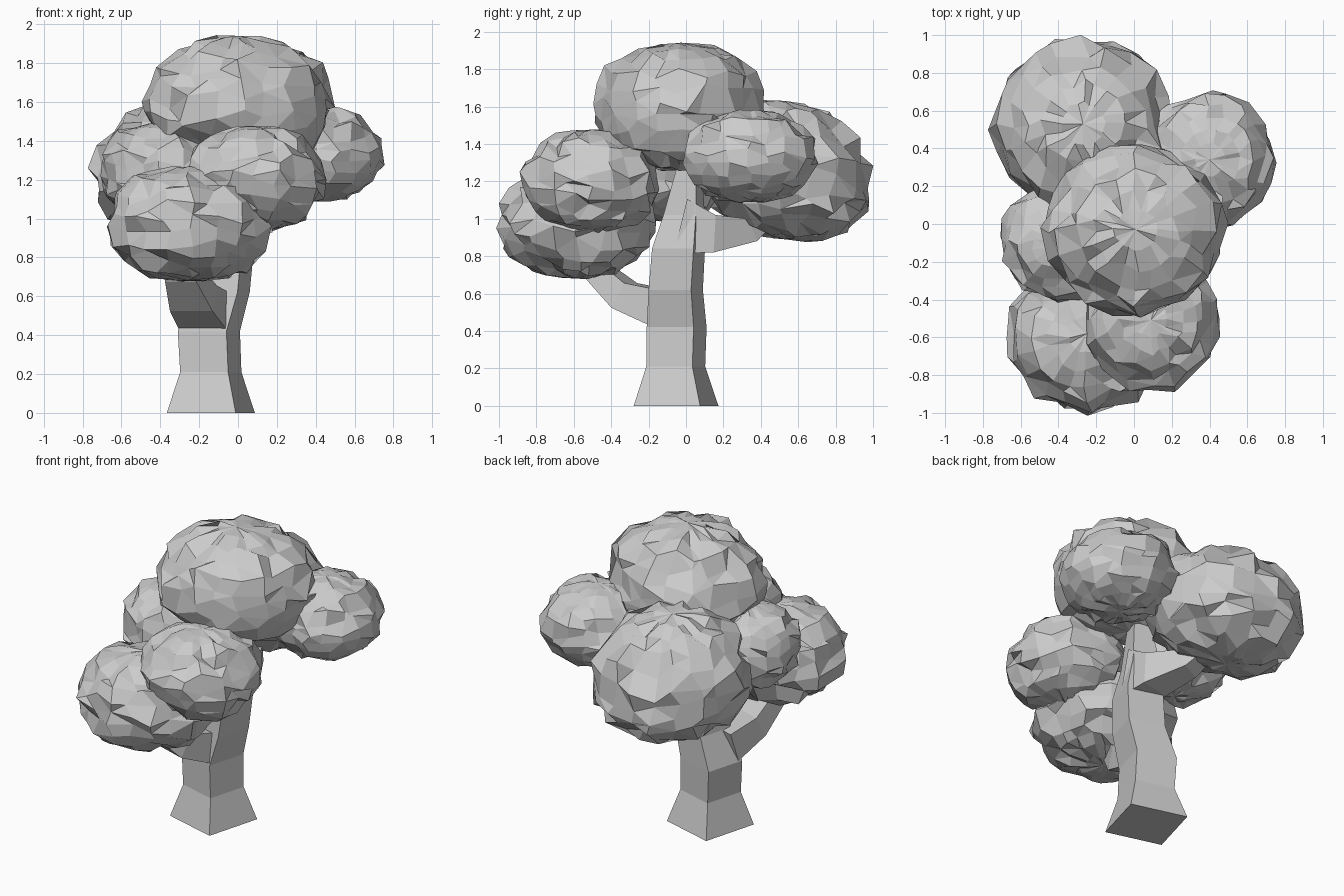
import bpy, bmesh, math, random
from mathutils import Vector

if "Cube" in bpy.data.objects:
    bpy.data.objects.remove(bpy.data.objects["Cube"])

random.seed(11)


def finish(name, bm):
    bmesh.ops.recalc_face_normals(bm, faces=bm.faces)
    me = bpy.data.meshes.new(name)
    bm.to_mesh(me)
    bm.free()
    ob = bpy.data.objects.new(name, me)
    bpy.context.collection.objects.link(ob)
    return ob


def limb(name, path, yaw=None):
    """Four-sided tapering limb; path holds (x, y, z, half width, half depth).
    With a yaw the rings stay level, otherwise they follow the path."""
    bm = bmesh.new()
    pts = [Vector(p[:3]) for p in path]
    rings = []
    for i, p in enumerate(pts):
        if yaw is not None:
            side = Vector((math.cos(yaw), math.sin(yaw), 0))
            up = Vector((-math.sin(yaw), math.cos(yaw), 0))
        else:
            t = (pts[min(i + 1, len(pts) - 1)] - pts[max(i - 1, 0)]).normalized()
            side = t.cross(Vector((0, 0, 1))).normalized()
            up = side.cross(t)
        w, d = path[i][3], path[i][-1]
        rings.append([bm.verts.new(p + side * w * a + up * d * b)
                      for a, b in ((-1, -1), (1, -1), (1, 1), (-1, 1))])
    for lo, hi in zip(rings, rings[1:]):
        for k in range(4):
            n = (k + 1) % 4
            bm.faces.new((lo[k], lo[n], hi[n], hi[k]))
    bm.faces.new(rings[0])
    bm.faces.new(rings[-1])
    return finish(name, bm)


def foliage(name, center, radii, rough=0.085, tilt=0.0):
    """Ragged faceted dome; radii are x, y, height above and depth below center."""
    bm = bmesh.new()
    bmesh.ops.create_uvsphere(bm, u_segments=20, v_segments=13, radius=1)
    for v in bm.verts:
        d = v.co.copy()
        r = math.hypot(d.x, d.y)
        d *= (r ** 2.1 + abs(d.z) ** 2.1) ** (-1 / 2.1)
        # jitter fades out at the poles
        k = rough * min(1, r * 1.2)
        d += Vector([random.uniform(-k, k) for _ in range(3)])
        # alternate points step up and down, like rows of leaves
        d.z += k * random.choice((-0.6, 0.6))
        rz = radii[2] if d.z > 0 else radii[3]
        v.co = Vector((d.x * radii[0], d.y * radii[1], d.z * rz))
        v.co.z -= tilt * v.co.y
        v.co += Vector(center)
    bmesh.ops.triangulate(bm, faces=[f for f in bm.faces if random.random() < 0.35])
    return finish(name, bm)


# Trunk with flared foot
limb("trunk", [(-0.14, -0.053, 0, 0.184), (-0.14, -0.055, 0.21, 0.128),
               (-0.15, -0.05, 0.42, 0.13), (-0.085, -0.055, 0.62, 0.118),
               (-0.06, -0.04, 0.84, 0.115), (-0.06, -0.01, 1.02, 0.09),
               (-0.02, 0.02, 1.30, 0.05)], math.radians(-15.5))

# Two side branches
limb("front_branch", [(-0.17, -0.12, 0.52, 0.128, 0.10),
                      (-0.23, -0.33, 0.59, 0.115, 0.075),
                      (-0.28, -0.46, 0.71, 0.085, 0.06),
                      (-0.31, -0.58, 0.92, 0.06)])
limb("back_branch", [(-0.06, -0.03, 0.96, 0.11, 0.15), (-0.06, 0.13, 0.92, 0.105, 0.10),
                     (-0.14, 0.32, 0.94, 0.08, 0.065), (-0.25, 0.50, 1.10, 0.05)])

# Leaf masses
foliage("top_foliage", (0.01, -0.03, 1.56), (0.475, 0.45, 0.38, 0.30))
foliage("back_foliage", (-0.27, 0.53, 1.20), (0.47, 0.46, 0.43, 0.31), tilt=0.12)
foliage("right_foliage", (0.40, 0.34, 1.32), (0.335, 0.35, 0.26, 0.23))
foliage("front_low_foliage", (-0.25, -0.58, 0.97), (0.425, 0.41, 0.295, 0.29))
foliage("front_high_foliage", (0.09, -0.51, 1.20), (0.355, 0.37, 0.275, 0.27))
foliage("left_foliage", (-0.39, -0.09, 1.24), (0.32, 0.31, 0.255, 0.25))
